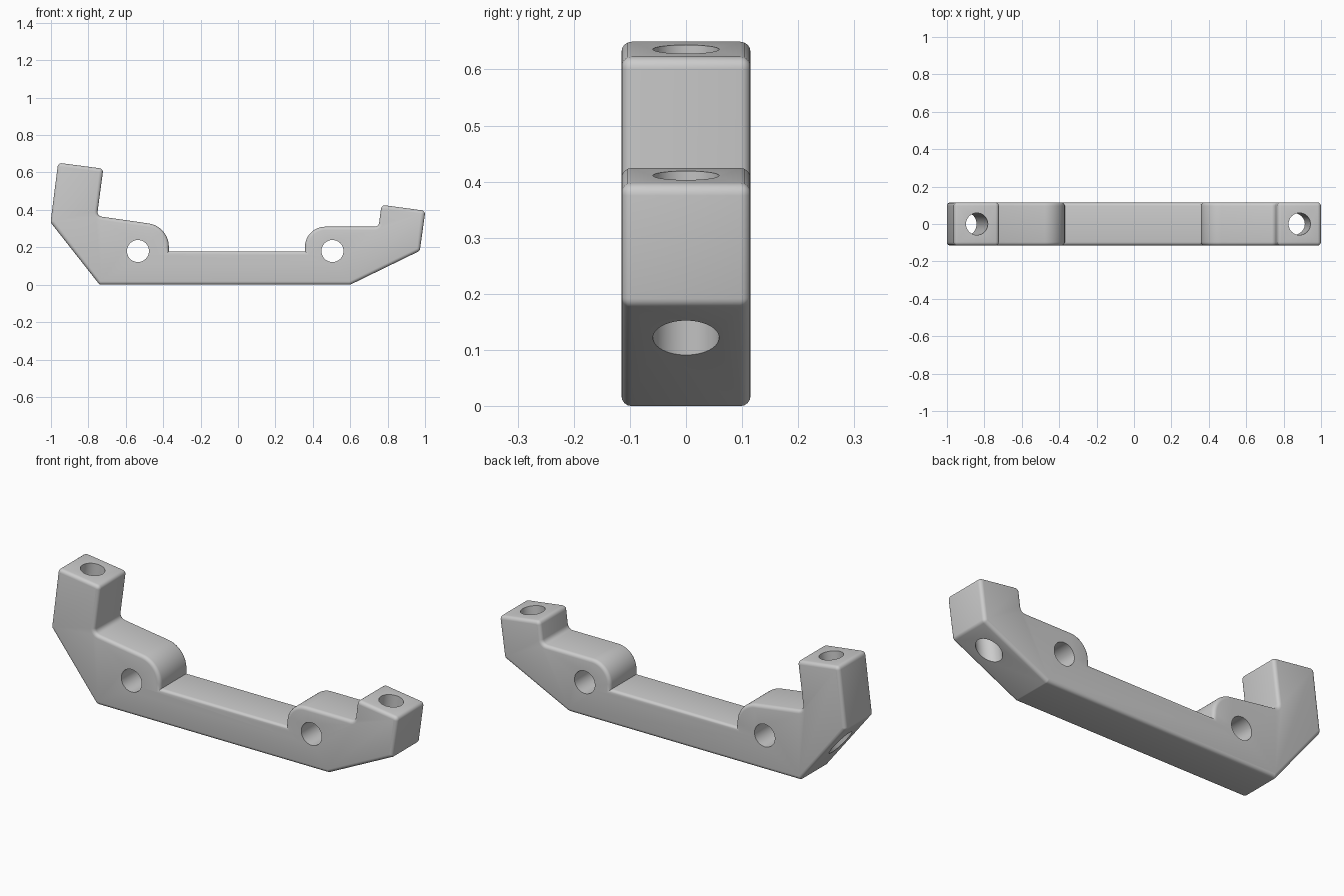
import bpy, bmesh, math
from mathutils import Vector

if "Cube" in bpy.data.objects:
    bpy.data.objects.remove(bpy.data.objects["Cube"])

HALF_WIDTH = 0.115
HOLE_R = 0.059
TILT = 0.12

# side profile: x, z, corner radius
CORNERS = [
    (-0.74, 0.0, 0.02), (0.60, 0.0, 0.02), (0.972, 0.181, 0.02),
    (1.002, 0.395, 0.02), (0.767, 0.427, 0.02), (0.752, 0.31, 0.025),
    (0.358, 0.31, 0.108), (0.358, 0.178, 0), (-0.37, 0.178, 0),
    (-0.37, 0.312, 0.125), (-0.754, 0.367, 0.025), (-0.72, 0.62, 0.02),
    (-0.962, 0.652, 0.02), (-1.002, 0.333, 0.02),
]


def rounded(corners):
    """Replace each corner by an arc of its radius."""
    out = []
    for i, (x, z, r) in enumerate(corners):
        p = Vector((x, z))
        if r == 0:
            out.append(p)
            continue
        a = (Vector(corners[i - 1][:2]) - p).normalized()
        b = (Vector(corners[(i + 1) % len(corners)][:2]) - p).normalized()
        half = a.angle(b) / 2
        centre = p + (a + b).normalized() * (r / math.sin(half))
        start = p + a * (r / math.tan(half)) - centre
        end = p + b * (r / math.tan(half)) - centre
        n = 14 if r > 0.05 else 4
        total = start.angle(end)
        for k in range(n + 1):
            t = k / n
            v = (start * math.sin((1 - t) * total) + end * math.sin(t * total)) / math.sin(total)
            out.append(centre + v)
    return out


# bracket body: extruded profile with rounded side edges
bm = bmesh.new()
face = bm.faces.new([bm.verts.new((p.x, -HALF_WIDTH, p.y)) for p in rounded(CORNERS)])
ext = bmesh.ops.extrude_face_region(bm, geom=[face])
new_verts = [g for g in ext["geom"] if isinstance(g, bmesh.types.BMVert)]
bmesh.ops.translate(bm, verts=new_verts, vec=(0, 2 * HALF_WIDTH, 0))
bmesh.ops.recalc_face_normals(bm, faces=bm.faces)
rims = [e for e in bm.edges if abs(e.verts[0].co.y - e.verts[1].co.y) < 1e-5]
bmesh.ops.bevel(bm, geom=rims, offset=0.018, segments=4, profile=0.5,
                affect='EDGES', clamp_overlap=False)
mesh = bpy.data.meshes.new("bracket_body")
bm.to_mesh(mesh)
bm.free()
body = bpy.data.objects.new("bracket_body", mesh)
bpy.context.collection.objects.link(body)


def drill(name, loc, rot, depth):
    """Cut one round hole through the body."""
    bpy.ops.mesh.primitive_cylinder_add(vertices=40, radius=HOLE_R, depth=depth,
                                        location=loc, rotation=rot)
    cutter = bpy.context.object
    cutter.name = name
    cutter.hide_render = True
    mod = body.modifiers.new(name, 'BOOLEAN')
    mod.operation = 'DIFFERENCE'
    mod.solver = 'EXACT'
    mod.object = cutter
    bpy.context.view_layer.objects.active = body
    bpy.ops.object.modifier_apply(modifier=name)
    bpy.data.objects.remove(cutter, do_unlink=True)


# cross holes through the two bosses
for x in (-0.535, 0.505):
    drill("cross_hole", (x, 0, 0.18), (math.pi / 2, 0, 0), 0.6)

# tilted bolt holes down through both end posts
for x, z in ((-0.866, 0.42), (0.868, 0.27)):
    drill("post_hole", (x, 0, z), (0, TILT, 0), 1.0)

# smooth shading with crisp hole edges
bpy.ops.object.select_all(action='DESELECT')
body.select_set(True)
bpy.context.view_layer.objects.active = body
bpy.ops.object.shade_smooth_by_angle(angle=math.radians(30))
